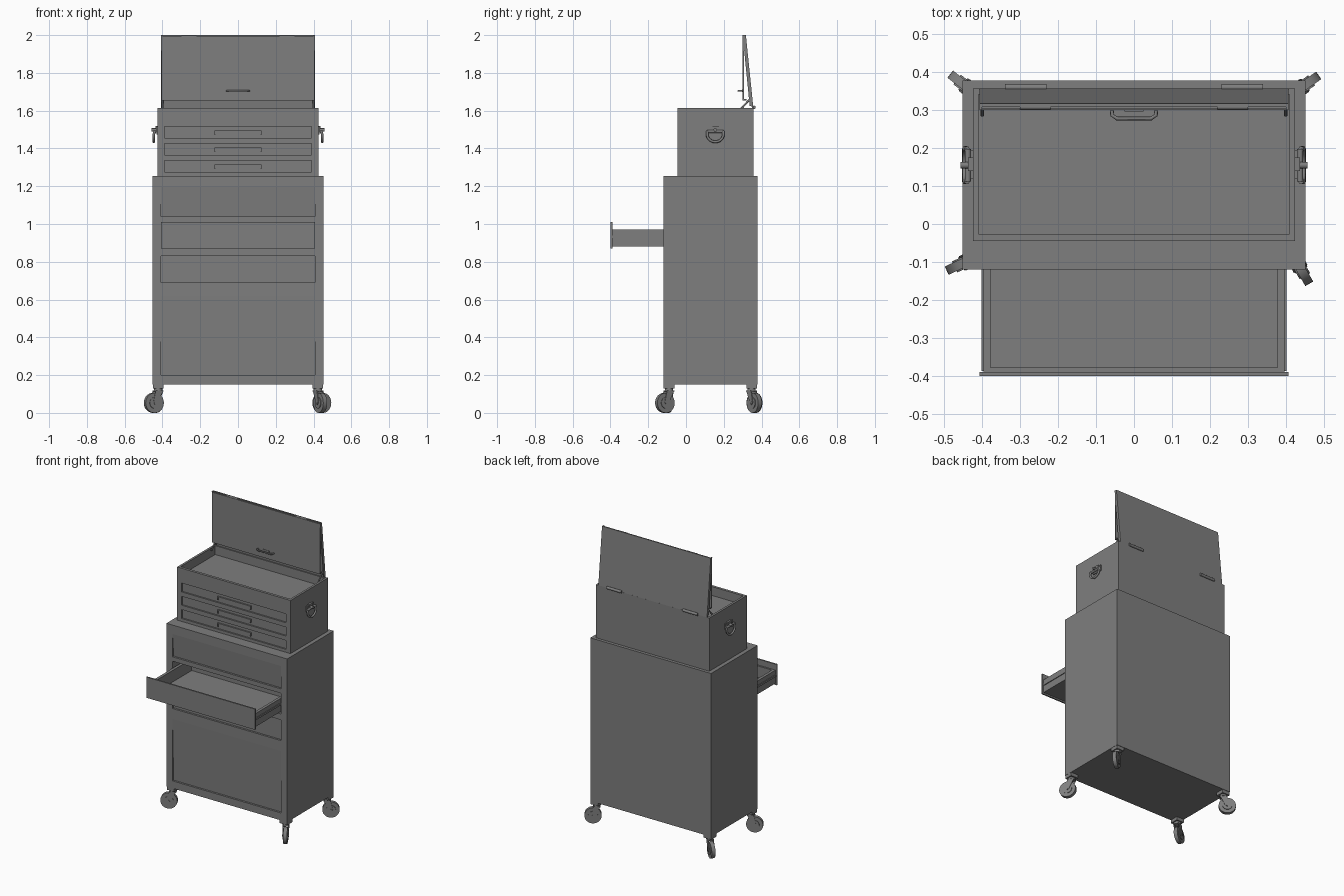
import bpy, bmesh, math
from mathutils import Vector

if "Cube" in bpy.data.objects:
    bpy.data.objects.remove(bpy.data.objects["Cube"])


def prism(name, profile, x0, x1):
    """Extrude a y-z profile along x."""
    bm = bmesh.new()
    face = bm.faces.new([bm.verts.new((x0, y, z)) for y, z in profile])
    out = bmesh.ops.extrude_face_region(bm, geom=[face])
    verts = [v for v in out["geom"] if isinstance(v, bmesh.types.BMVert)]
    bmesh.ops.translate(bm, verts=verts, vec=(x1 - x0, 0, 0))
    bmesh.ops.recalc_face_normals(bm, faces=bm.faces)
    me = bpy.data.meshes.new(name)
    bm.to_mesh(me)
    bm.free()
    ob = bpy.data.objects.new(name, me)
    bpy.context.collection.objects.link(ob)
    return ob


def box(name, x0, x1, y0, y1, z0, z1):
    return prism(name, [(y0, z0), (y1, z0), (y1, z1), (y0, z1)], x0, x1)


def cut(target, cutter):
    mod = target.modifiers.new("cut", 'BOOLEAN')
    mod.operation, mod.solver, mod.object = 'DIFFERENCE', 'EXACT', cutter
    bpy.context.view_layer.objects.active = target
    bpy.ops.object.modifier_apply(modifier=mod.name)
    bpy.data.objects.remove(cutter)


def rod(name, a, b, r, n=24):
    a, b = Vector(a), Vector(b)
    bpy.ops.mesh.primitive_cylinder_add(vertices=n, radius=r, depth=(b - a).length, location=(a + b) / 2)
    ob = bpy.context.object
    ob.name = name
    ob.rotation_euler = (b - a).to_track_quat('Z', 'Y').to_euler()
    bpy.ops.object.shade_smooth_by_angle()
    return ob


def tube(name, pts, r):
    cu = bpy.data.curves.new(name, 'CURVE')
    cu.dimensions, cu.bevel_depth, cu.bevel_resolution = '3D', r, 3
    cu.use_fill_caps = True
    sp = cu.splines.new('POLY')
    sp.points.add(len(pts) - 1)
    for p, c in zip(sp.points, pts):
        p.co = (*c, 1)
    ob = bpy.data.objects.new(name, cu)
    bpy.context.collection.objects.link(ob)
    return ob


# Lower cabinet: recessed fronts and one deep opening for the pulled-out drawer
cabinet = box("cabinet", -.452, .452, -.12, .378, .15, 1.255)
F, R = -.12, -.107
for z0, z1, tilted in [(1.04, 1.195, True), (.69, .83, False), (.2, .62, True)]:
    top_y = F + .001 if tilted else R  # tilted fronts meet the frame at their top edge
    cut(cabinet, prism("recess", [(F - .02, z0), (R, z0), (top_y, z1), (F - .02, z1)], -.407, .407))
cut(cabinet, box("opening", -.407, .407, -.2, .35, .87, 1.01))

# Pulled-out drawer
drawer = box("open_drawer", -.397, .397, -.39, .06, .88, .97)
cut(drawer, box("hollow", -.378, .378, -.378, .045, .892, 1.1))
box("open_drawer_front", -.407, .407, -.4, -.39, .87, 1.01)
for s in (-1, 1):
    box("drawer_slide", s * .397, s * .402, -.388, .06, .927, .94)

# Top chest with tray and three small drawers
chest = box("top_chest", -.425, .425, -.045, .357, 1.255, 1.615)
cut(chest, box("tray", -.41, .41, -.027, .342, 1.555, 1.7))
for z in (1.275, 1.365, 1.455):
    cut(chest, box("recess", -.39, .39, -.1, -.035, z, z + .06))
    grip = box("small_drawer_handle", -.125, .125, -.044, -.034, z + .016, z + .04)
    cut(grip, box("grip_slot", -.118, .118, -.06, -.039, z + .01, z + .034))

# Lid leaning up from the rear edge, with side flanges
prism("lid", [(.357, 1.612), (.317, 2.0), (.309, 2.0), (.349, 1.612)], -.407, .407)
for s in (-1, 1):
    prism("lid_flange", [(.355, 1.62), (.317, 2), (.3, 2), (.337, 1.625)], s * .401, s * .407)
    rod("lid_strut", (s * .4, .287, 1.605), (s * .4, .342, 1.665), .005, 12)
    rod("lid_hinge", (s * .23, .36, 1.618), (s * .34, .36, 1.618), .009, 16)
    rod("flap_hinge", (s * .22, .308, 1.994), (s * .3, .308, 1.994), .006, 16)

# Hanging front flap and its pull handle
box("lid_flap", -.404, .404, .3, .306, 1.655, 1.995)
box("flap_bottom_lip", -.404, .404, .306, .32, 1.655, 1.661)
box("flap_handle_plate", -.025, .025, .297, .3, 1.698, 1.712)
tube("flap_handle", [(-.058, .299, 1.705), (-.058, .287, 1.705), (-.045, .278, 1.705),
                     (.045, .278, 1.705), (.058, .287, 1.705), (.058, .299, 1.705)], .005)

# Side carrying handles: plate, pivot and hanging bail
for s in (-1, 1):
    box("handle_plate", s * .423, s * .431, .12, .195, 1.475, 1.515)
    rod("handle_pivot", (s * .438, .112, 1.49), (s * .438, .198, 1.49), .008, 16)
    pts = [(s * .446, .155 + .043 * math.cos(a), 1.475 + .04 * math.sin(a))
           for a in [math.pi + math.pi * i / 12 for i in range(13)]]
    pts = [(s * .44, .112, 1.492)] + pts + [(s * .44, .198, 1.492)]
    tube("side_handle", pts, .007)
    box("handle_top_tab", s * .423, s * .437, .14, .175, 1.5, 1.52)
    rod("handle_knob", (s * .425, .155, 1.498), (s * .457, .155, 1.498), .009, 16)

# Swivel casters, each turned its own way
for x, y, deg in [(-.423, .347, 142), (.423, .347, 35), (-.423, -.09, 205), (.423, -.09, 300)]:
    a = math.radians(deg)
    d, n = Vector((math.cos(a), math.sin(a), 0)), Vector((-math.sin(a), math.cos(a), 0))
    top = Vector((x, y, 0))
    c = top + d * .025 + Vector((0, 0, .053))
    box("caster_plate", x - .028, x + .028, y - .028, y + .028, .128, .15)
    rod("caster_swivel", (x, y, .115), (x, y, .137), .022)
    rod("caster_wheel", c - n * .012, c + n * .012, .053, 32)
    rod("caster_hub", c - n * .016, c + n * .016, .03)
    rod("caster_axle", c - n * .021, c + n * .021, .008, 12)
    fork = prism("caster_fork", [(-.022, .118), (.022, .118), (.036, .055), (.025, .042), (.013, .05)],
                 -.019, -.015)
    fork.rotation_euler.z = a - math.pi / 2
    fork.location = top
    other = fork.copy()
    bpy.context.collection.objects.link(other)
    other.location = top - n * .034
    crown = box("caster_crown", -.019, .019, -.022, .022, .112, .118)
    crown.rotation_euler.z, crown.location = a - math.pi / 2, top

# Dark painted steel on every part
steel = bpy.data.materials.new("dark_steel")
steel.diffuse_color = (.21, .21, .21, 1)
steel.use_nodes = True
steel.node_tree.nodes["Principled BSDF"].inputs["Base Color"].default_value = steel.diffuse_color
for ob in bpy.data.objects:
    if not ob.data.materials:
        ob.data.materials.append(steel)
